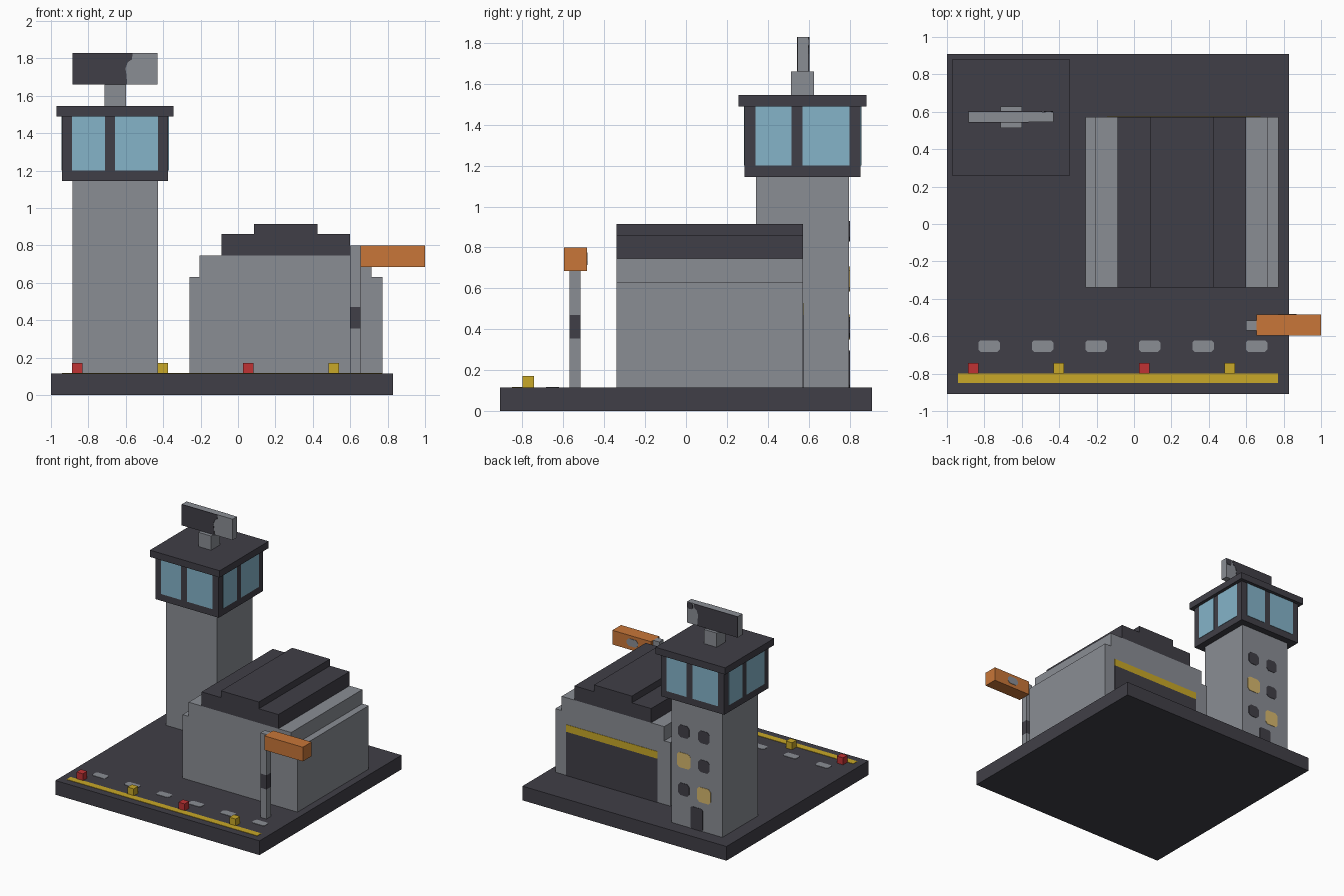
import bpy, bmesh
from math import pi
from mathutils import Matrix, Vector

if "Cube" in bpy.data.objects:
    bpy.data.objects.remove(bpy.data.objects["Cube"])


def material(name, *rgb):
    lin = [((c / 255 + 0.055) / 1.055) ** 2.4 for c in rgb] + [1]
    m = bpy.data.materials.new(name)
    m.use_nodes = True
    m.diffuse_color = lin
    m.node_tree.nodes["Principled BSDF"].inputs["Base Color"].default_value = lin
    return m


DARK = material("dark grey", 64, 63, 71)
GREY = material("wall grey", 138, 141, 148)
GLASS = material("pale blue glass", 133, 180, 201)
YELLOW = material("yellow", 200, 168, 40)
RED = material("red", 192, 50, 52)
ORANGE = material("orange", 200, 118, 56)
LAMP = material("lit window", 214, 184, 110)


def finish(bm, name, mat):
    bmesh.ops.recalc_face_normals(bm, faces=bm.faces)
    me = bpy.data.meshes.new(name)
    bm.to_mesh(me)
    bm.free()
    me.materials.append(mat)
    ob = bpy.data.objects.new(name, me)
    bpy.context.collection.objects.link(ob)
    return ob


def box(name, mat, xs, ys, zs):
    """Box from its extents along each axis."""
    bm = bmesh.new()
    bmesh.ops.create_cube(bm, size=1)
    spans = (xs, ys, zs)
    for v in bm.verts:
        v.co = [(a + b) / 2 + c * (b - a) for c, (a, b) in zip(v.co, spans)]
    return finish(bm, name, mat)


def prism(name, mat, outline, depth, matrix):
    """Outline in x/z, extruded evenly in y, then placed."""
    bm = bmesh.new()
    face = bm.faces.new([bm.verts.new((u, -depth / 2, v)) for u, v in outline])
    new = bmesh.ops.extrude_face_region(bm, geom=[face])["geom"]
    verts = [g for g in new if isinstance(g, bmesh.types.BMVert)]
    bmesh.ops.translate(bm, verts=verts, vec=(0, depth, 0))
    bm.transform(matrix)
    return finish(bm, name, mat)


def rect(w, h, c=0):
    """Centred rectangle with optional cut corners."""
    a, b = w / 2, h / 2
    if not c:
        return [(-a, -b), (a, -b), (a, b), (-a, b)]
    return [(c - a, -b), (a - c, -b), (a, c - b), (a, b - c),
            (a - c, b), (c - a, b), (-a, b - c), (-a, c - b)]


def plate(name, mat, outline, loc, turn=0.0, axis="Z"):
    m = Matrix.Translation(Vector(loc)) @ Matrix.Rotation(turn, 4, axis)
    return prism(name, mat, outline, 0.006, m)


GROUND = 0.115
box("base_slab", DARK, (-1, 0.83), (-0.91, 0.91), (0, GROUND))

# Control tower
TX, TY = -0.657, 0.57


def tower_box(name, mat, half, z0, z1):
    box(name, mat, (TX - half, TX + half), (TY - half, TY + half), (z0, z1))


tower_box("tower_shaft", GREY, 0.228, GROUND, 1.145)
tower_box("tower_cab", DARK, 0.284, 1.145, 1.49)
tower_box("cab_roof", DARK, 0.313, 1.49, 1.545)
tower_box("radar_pedestal", GREY, 0.057, 1.545, 1.66)

# Cab glass: a narrow and a wide pane on each side
for i in range(4):
    rot = Matrix.Rotation(i * pi / 2, 3, "Z")
    for kind, a, b in (("narrow", -0.23, -0.053), ("wide", 0.0, 0.23)):
        loc = Vector((TX, TY, 1.345)) + rot @ Vector(((a + b) / 2, -0.284, 0))
        plate(f"cab_glass_{kind}_{i}", GLASS, rect(b - a, 0.288), loc, i * pi / 2)

# Rear windows and door of the tower
BACK = TY + 0.228
for row, z in enumerate((0.41, 0.645, 0.88)):
    for col, x in enumerate((-0.54, -0.72)):
        lit = (row, col) in ((0, 1), (1, 0))
        s = 0.122 if lit else 0.1
        plate(f"tower_window_{row}_{col}", LAMP if lit else DARK,
              rect(s, s, 0.02), (x, BACK, z), pi)
plate("tower_door", DARK, rect(0.11, 0.18, 0.012), (-0.655, BACK, GROUND + 0.09), pi)

# Radar antenna with dark painted faces
box("radar_antenna", GREY, (-0.885, -0.43), (0.545, 0.6), (1.66, 1.83))
edge = [(0.065, -0.085), (0.06, -0.03), (0.055, 0.0), (0.068, 0.035),
        (0.09, 0.05), (0.094, 0.085)]
plate("radar_front_paint", DARK, [(-0.228, -0.085)] + edge + [(-0.228, 0.085)],
      (TX, 0.545, 1.745))
plate("radar_back_paint", DARK,
      [(-u - 0.07, v) for u, v in edge] + [(0.228, 0.085), (0.228, -0.085)],
      (TX, 0.6, 1.745), pi)
plate("radar_back_patch", DARK, rect(0.05, 0.05, 0.012), (-0.457, 0.6, 1.803), pi)

# Hangar: stepped walls and roof
for name, mat, xs, zs in (
        ("hangar_walls", GREY, (-0.26, 0.772), (GROUND, 0.63)),
        ("hangar_shoulder", GREY, (-0.205, 0.715), (0.63, 0.745)),
        ("hangar_roof", DARK, (-0.088, 0.6), (0.745, 0.86)),
        ("hangar_roof_ridge", DARK, (0.085, 0.425), (0.86, 0.915))):
    box(name, mat, xs, (-0.34, 0.572), zs)
plate("hangar_door", DARK, rect(0.82, 0.355), (0.265, 0.572, 0.2925), pi)
plate("hangar_door_stripe", YELLOW, rect(0.82, 0.058), (0.265, 0.572, 0.499), pi)

# Windsock on a banded pole
for name, mat, zs in (("pole_lower", GREY, (GROUND, 0.355)),
                      ("pole_band", DARK, (0.355, 0.47)),
                      ("pole_upper", GREY, (0.47, 0.8))):
    box(name, mat, (0.6, 0.655), (-0.57, -0.515), zs)
box("windsock", ORANGE, (0.655, 1), (-0.597, -0.485), (0.685, 0.8))
plate("windsock_patch", GREY, rect(0.1, 0.06, 0.018), (0.82, -0.485, 0.745), pi)

# Runway line, dashes and marker lights
plate("runway_line", YELLOW, rect(1.71, 0.052), (-0.086, -0.825, GROUND), -pi / 2, "X")
for i in range(6):
    plate(f"runway_dash_{i}", GREY, rect(0.115, 0.062, 0.012),
          (-0.775 + 0.286 * i, -0.653, GROUND), -pi / 2, "X")
for i in range(4):
    x = -0.86 + 0.457 * i
    box(f"marker_light_{i}", YELLOW if i % 2 else RED,
        (x - 0.028, x + 0.028), (-0.8, -0.743), (GROUND, 0.172))
